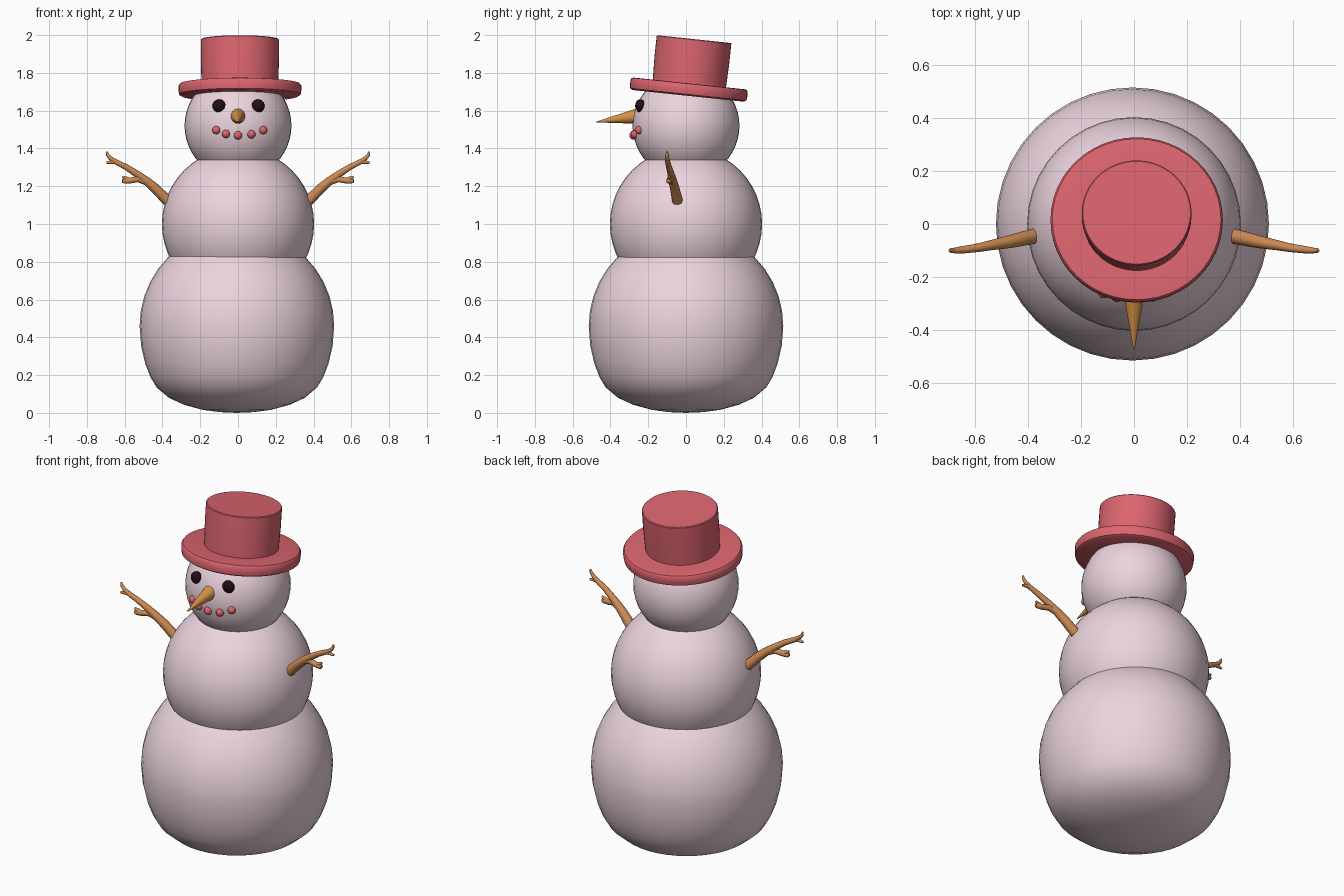
import bpy
from math import sin, cos, pi, sqrt, radians
from mathutils import Vector, Matrix

if "Cube" in bpy.data.objects:
    bpy.data.objects.remove(bpy.data.objects["Cube"])


def material(name, rgb):
    m = bpy.data.materials.new(name)
    m.diffuse_color = (*rgb, 1)
    m.use_nodes = True
    m.node_tree.nodes["Principled BSDF"].inputs["Base Color"].default_value = m.diffuse_color
    return m


SNOW = material("snow", (0.84, 0.66, 0.73))
RED = material("red_felt", (0.72, 0.13, 0.16))
WOOD = material("wood", (0.62, 0.26, 0.09))
CARROT = material("carrot", (0.68, 0.29, 0.06))
COAL = material("coal", (0.015, 0.004, 0.008))


def finish(ob, name, mat, angle=40):
    ob.name = name
    ob.data.materials.clear()
    ob.data.materials.append(mat)
    bpy.ops.object.select_all(action='DESELECT')
    ob.select_set(True)
    bpy.context.view_layer.objects.active = ob
    bpy.ops.object.shade_smooth_by_angle(angle=radians(angle))
    return ob


def ball(name, loc, r, mat, seg=32, rings=20, scale=(1, 1, 1)):
    bpy.ops.mesh.primitive_uv_sphere_add(segments=seg, ring_count=rings, radius=r, location=loc)
    ob = bpy.context.object
    ob.scale = scale
    return finish(ob, name, mat)


def lathe(name, profile, mat, seg=40):
    """Revolve (radius, z) points, with the first and last on the axis."""
    verts = [(0, 0, profile[0][1])]
    inner = profile[1:-1]
    for r, z in inner:
        verts += [(r * cos(2 * pi * i / seg), r * sin(2 * pi * i / seg), z) for i in range(seg)]
    verts.append((0, 0, profile[-1][1]))
    last = len(verts) - 1
    faces = []
    for i in range(seg):
        j = (i + 1) % seg
        faces.append((0, 1 + j, 1 + i))
        for k in range(len(inner) - 1):
            a, b = 1 + k * seg, 1 + (k + 1) * seg
            faces.append((a + i, a + j, b + j, b + i))
        t = 1 + (len(inner) - 1) * seg
        faces.append((t + i, t + j, last))
    me = bpy.data.meshes.new(name)
    me.from_pydata(verts, [], faces)
    ob = bpy.data.objects.new(name, me)
    bpy.context.collection.objects.link(ob)
    return finish(ob, name, mat)


# Bottom snowball: settled underside, spherical upper part
R = 0.515
lower = [(0, 0), (0.09, 0.004), (0.18, 0.016), (0.28, 0.043), (0.36, 0.08),
         (0.425, 0.135), (0.458, 0.19), (0.485, 0.26), (0.507, 0.355)]
upper = [(R * cos(pi / 2 * k / 10), 0.46 + R * sin(pi / 2 * k / 10)) for k in range(11)]
lathe("bottom_snowball", lower + upper, SNOW).location.x = -0.006

# Middle snowball and head
ball("middle_snowball", (0, 0, 1.0), 0.403, SNOW, 40, 24)
HEAD_R, HEAD_Z = 0.283, 1.52
ball("head", (0, 0, HEAD_Z), HEAD_R, SNOW, 40, 24)


def on_face(x, z):
    return Vector((x, -sqrt(HEAD_R ** 2 - x * x - (z - HEAD_Z) ** 2), z))


# Eyes
for side, x in (("left", -0.1), ("right", 0.106)):
    ball(side + "_eye", on_face(x, 1.625), 0.035, COAL, 20, 12, (1, 0.75, 1))

# Mouth pebbles
for i, (x, z) in enumerate([(-0.115, 1.497), (-0.064, 1.477), (0, 1.469),
                            (0.071, 1.475), (0.133, 1.497)]):
    ball(f"mouth_pebble_{i + 1}", on_face(x, z), 0.022, RED, 16, 10)

# Nose: cone from inside the head to a drooping tip
base, tip = Vector((0, -0.25, 1.572)), Vector((0, -0.475, 1.54))
axis = tip - base
bpy.ops.mesh.primitive_cone_add(vertices=24, radius1=0.042, radius2=0.002, depth=axis.length,
                                location=(base + tip) / 2,
                                rotation=axis.to_track_quat('Z', 'Y').to_euler())
finish(bpy.context.object, "nose", CARROT)

# Hat: brim and crown in one profile, leaning back
hat = lathe("hat", [(0, -0.066), (0.308, -0.066), (0.322, -0.058), (0.325, -0.04),
                    (0.325, -0.012), (0.318, -0.002), (0.305, 0), (0.203, 0),
                    (0.207, 0.12), (0.207, 0.232), (0.203, 0.236), (0, 0.236)], RED, 48)
hat.matrix_world = (Matrix.Translation((0.01, 0.018, 1.744))
                    @ Matrix.Rotation(radians(-6), 4, 'X') @ Matrix.Diagonal((1, 0.96, 1, 1)))

# Stick arms: tapered branches as (x, y, z, radius)
BRANCHES = [
    [(0.372, -0.045, 1.122, 0.029), (0.44, -0.06, 1.19, 0.026), (0.485, -0.07, 1.228, 0.023),
     (0.54, -0.08, 1.268, 0.019), (0.59, -0.09, 1.3, 0.016), (0.645, -0.097, 1.328, 0.014),
     (0.675, -0.1, 1.348, 0.011), (0.69, -0.1, 1.365, 0.009), (0.695, -0.1, 1.383, 0.005)],
    [(0.485, -0.07, 1.222, 0.018), (0.53, -0.08, 1.238, 0.017), (0.57, -0.087, 1.23, 0.016),
     (0.6, -0.09, 1.228, 0.015), (0.612, -0.092, 1.228, 0.009)],
    [(0.57, -0.086, 1.232, 0.012), (0.595, -0.09, 1.242, 0.011), (0.612, -0.09, 1.25, 0.006)],
    [(0.645, -0.097, 1.328, 0.012), (0.672, -0.1, 1.328, 0.01), (0.697, -0.1, 1.324, 0.006)],
]
for side, s in (("left", -1), ("right", 1)):
    cu = bpy.data.curves.new(side + "_arm", 'CURVE')
    cu.dimensions = '3D'
    cu.bevel_depth = 1
    cu.bevel_resolution = 3
    cu.use_fill_caps = True
    for pts in BRANCHES:
        sp = cu.splines.new('POLY')
        sp.points.add(len(pts) - 1)
        for p, (x, y, z, r) in zip(sp.points, pts):
            p.co = (s * x, y, z, 1)
            p.radius = r
    ob = bpy.data.objects.new(side + "_arm", cu)
    bpy.context.collection.objects.link(ob)
    bpy.ops.object.select_all(action='DESELECT')
    ob.select_set(True)
    bpy.context.view_layer.objects.active = ob
    bpy.ops.object.convert(target='MESH')
    finish(bpy.context.object, side + "_arm", WOOD, 60)
